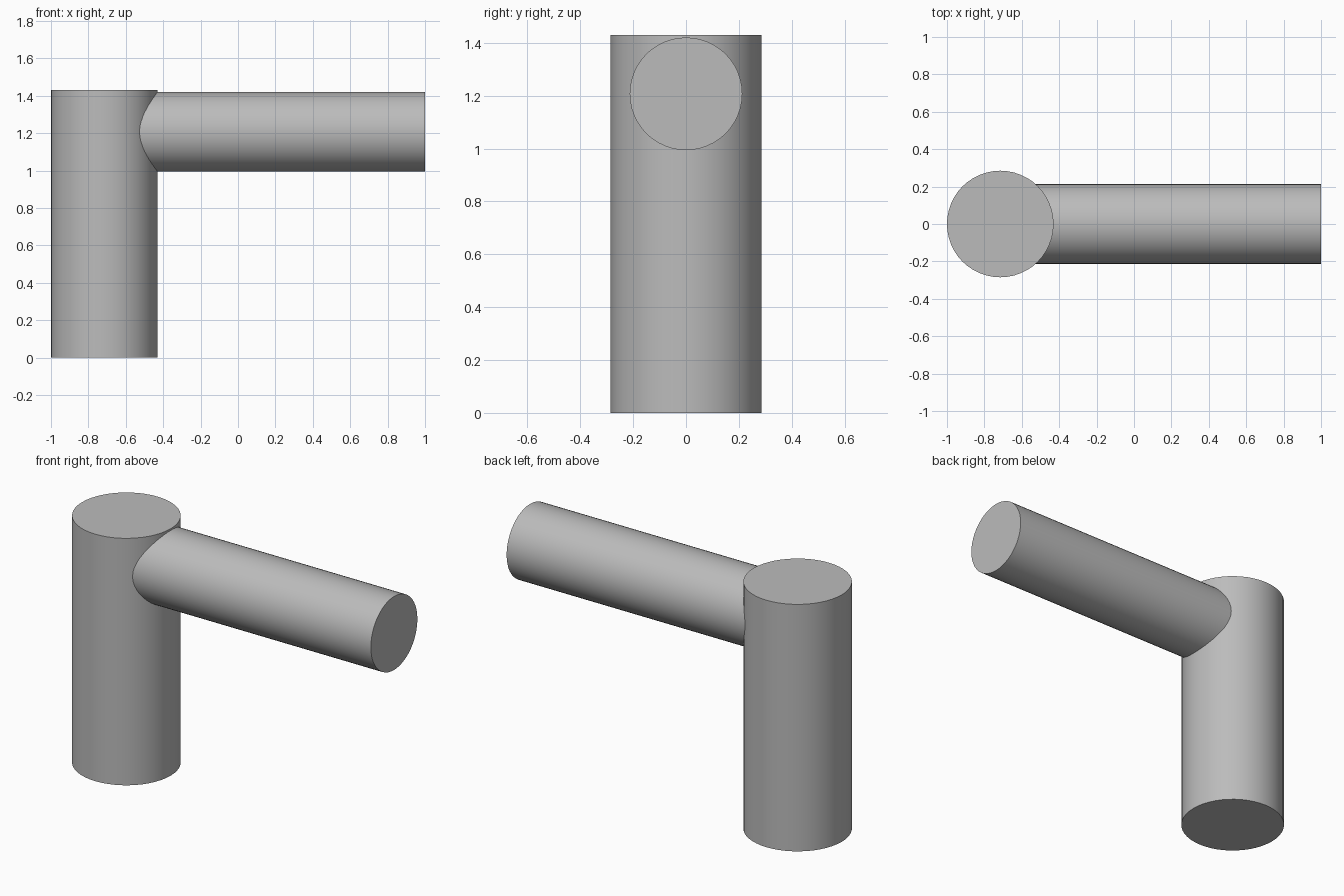
import bpy
import math

cube = bpy.data.objects.get("Cube")
if cube:
    bpy.data.objects.remove(cube, do_unlink=True)

# Single grey material
grey = bpy.data.materials.new("plain_grey")
grey.use_nodes = True
colour = (0.5, 0.5, 0.5, 1)
grey.diffuse_color = colour
grey.node_tree.nodes["Principled BSDF"].inputs["Base Color"].default_value = colour


def cylinder(name, radius, length, centre, tilt=0):
    bpy.ops.mesh.primitive_cylinder_add(
        vertices=48, radius=radius, depth=length,
        location=centre, rotation=(0, tilt, 0))
    part = bpy.context.object
    part.name = name
    part.data.materials.append(grey)
    bpy.ops.object.shade_smooth_by_angle(angle=math.radians(30))
    return part


POST_RADIUS, POST_HEIGHT = 0.285, 1.43
ARM_RADIUS, ARM_HEIGHT = 0.213, 1.207
post_x = -1 + POST_RADIUS
arm_length = 1 - post_x

# Upright post
cylinder("upright_post", POST_RADIUS, POST_HEIGHT, (post_x, 0, POST_HEIGHT / 2))

# Horizontal arm, rooted at the axis of the post
cylinder("side_arm", ARM_RADIUS, arm_length,
         (post_x + arm_length / 2, 0, ARM_HEIGHT), math.pi / 2)
